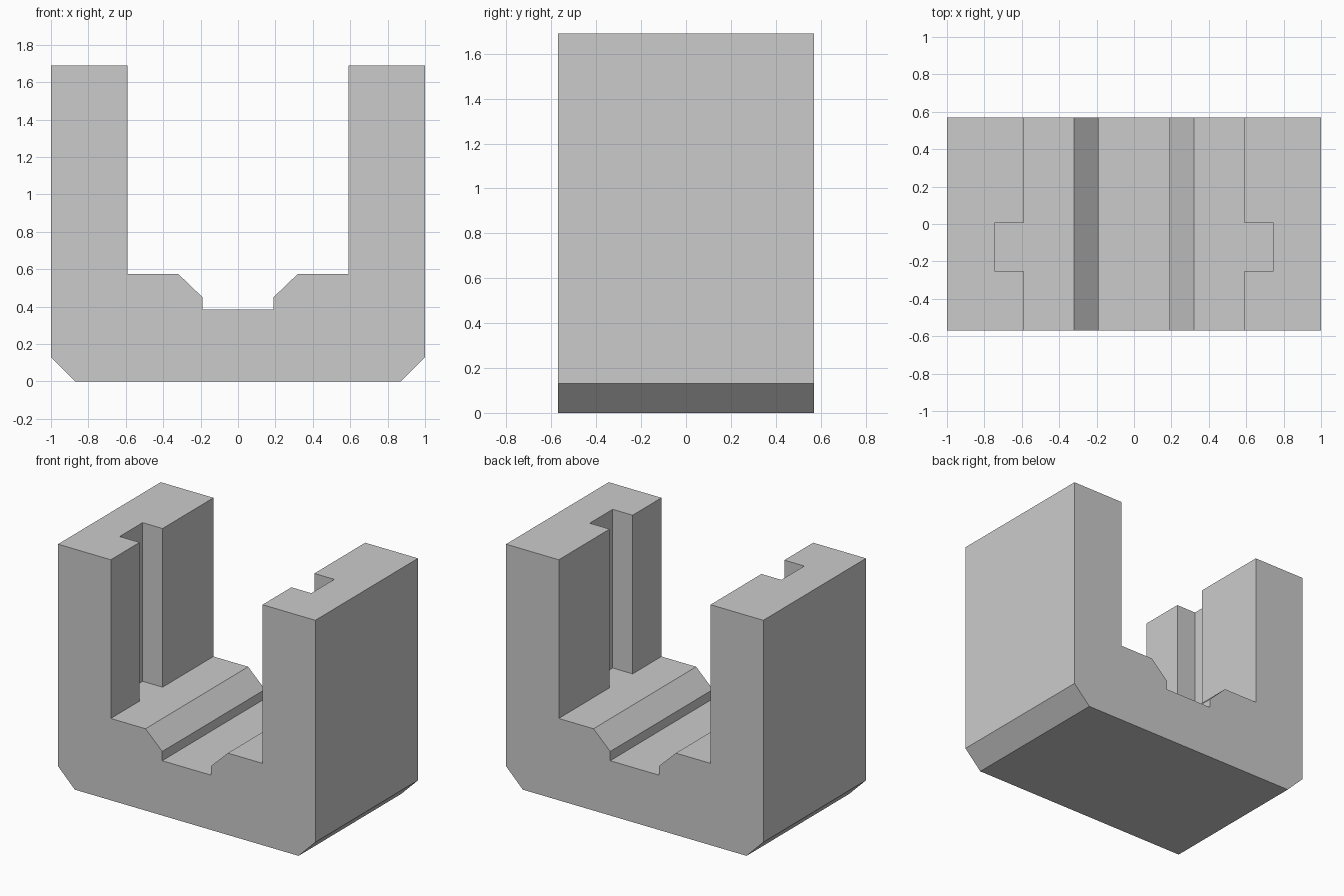
import bpy
import bmesh

cube = bpy.data.objects.get("Cube")
if cube:
    bpy.data.objects.remove(cube, do_unlink=True)

HALF_DEPTH = 0.57

grey = bpy.data.materials.new("plain_grey")
grey.use_nodes = True
colour = (0.6, 0.6, 0.6, 1.0)
grey.diffuse_color = colour
grey.node_tree.nodes["Principled BSDF"].inputs["Base Color"].default_value = colour


def prism(name, outline, direction):
    """Extrude a flat outline of 3D points into a closed solid."""
    bm = bmesh.new()
    face = bm.faces.new([bm.verts.new(p) for p in outline])
    result = bmesh.ops.extrude_face_region(bm, geom=[face])
    verts = [v for v in result["geom"] if isinstance(v, bmesh.types.BMVert)]
    bmesh.ops.translate(bm, verts=verts, vec=direction)
    bmesh.ops.recalc_face_normals(bm, faces=bm.faces)
    mesh = bpy.data.meshes.new(name)
    bm.to_mesh(mesh)
    bm.free()
    obj = bpy.data.objects.new(name, mesh)
    bpy.context.collection.objects.link(obj)
    mesh.materials.append(grey)
    return obj


# Base block: half profile with chamfered foot and stepped centre channel
HEIGHT, SHELF = 1.69, 0.575
half = [(0.87, 0), (1, 0.13), (1, SHELF), (0.32, SHELF), (0.19, 0.45), (0.19, 0.385)]
profile = half + [(-x, z) for x, z in reversed(half)]
base = prism("channel_base", [(x, -HALF_DEPTH, z) for x, z in profile],
             (0, 2 * HALF_DEPTH, 0))

# Side walls: plan outline with a vertical slot in the inner face
INNER, SLOT, FRONT, BACK = 0.59, 0.745, -0.25, 0.005
plan = [(1, -HALF_DEPTH), (1, HALF_DEPTH), (INNER, HALF_DEPTH), (INNER, BACK),
        (SLOT, BACK), (SLOT, FRONT), (INNER, FRONT), (INNER, -HALF_DEPTH)]
for name, side in (("left_wall", 1), ("right_wall", -1)):
    wall = prism(name, [(side * x, y, SHELF) for x, y in plan],
                 (0, 0, HEIGHT - SHELF))

    # Fuse each wall into the base so the outer faces are continuous
    union = base.modifiers.new("join_" + name, 'BOOLEAN')
    union.operation = 'UNION'
    union.solver = 'EXACT'
    union.object = wall
    bpy.context.view_layer.objects.active = base
    bpy.ops.object.modifier_apply(modifier=union.name)
    bpy.data.objects.remove(wall, do_unlink=True)

base.name = "slotted_channel_block"

# Merge the coplanar seams left by the joins
bm = bmesh.new()
bm.from_mesh(base.data)
bmesh.ops.remove_doubles(bm, verts=bm.verts, dist=0.0001)
bmesh.ops.dissolve_limit(bm, angle_limit=0.01, verts=bm.verts, edges=bm.edges)
bmesh.ops.recalc_face_normals(bm, faces=bm.faces)
bm.to_mesh(base.data)
bm.free()
